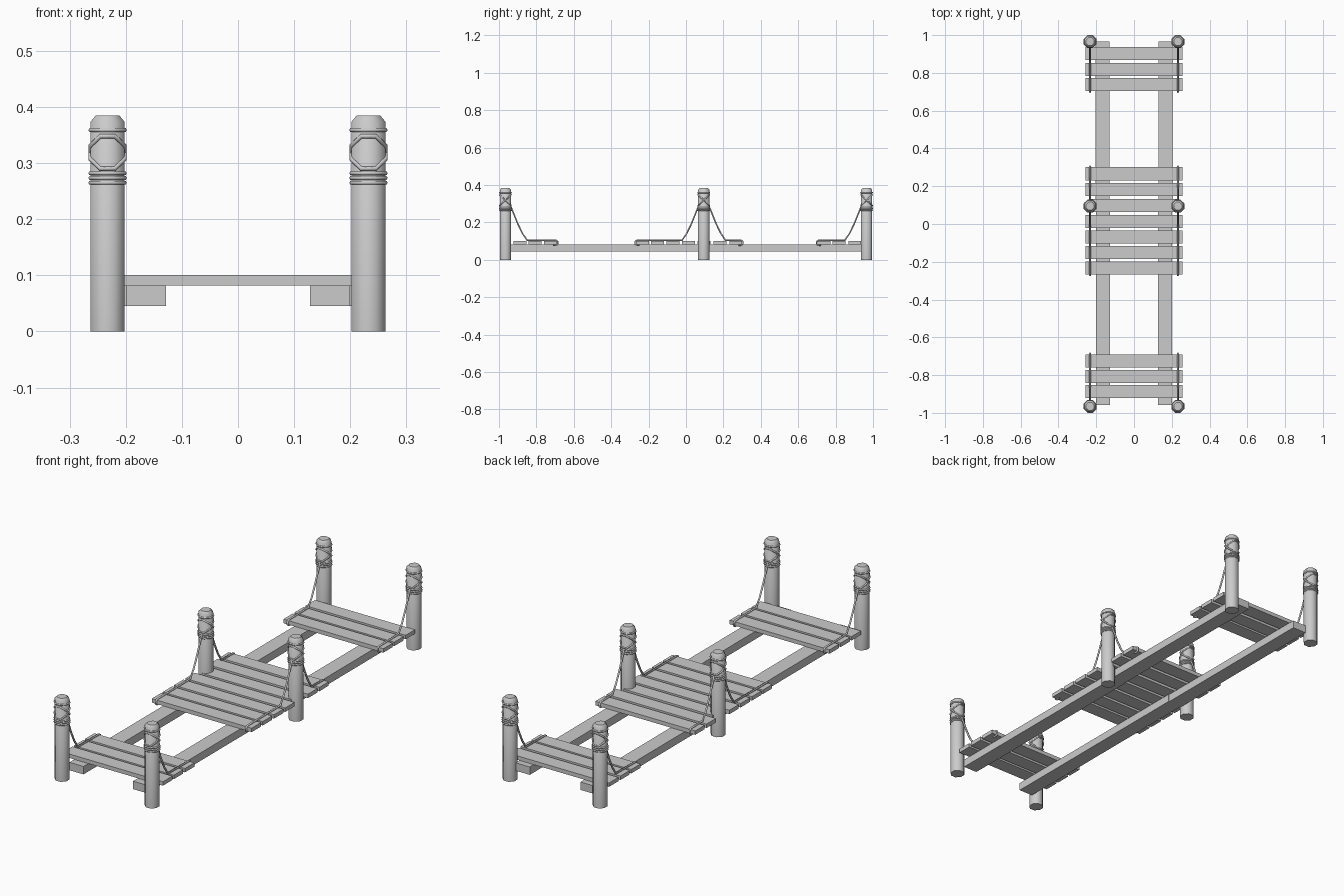
import bpy, bmesh, math
from mathutils import Matrix, Vector

if "Cube" in bpy.data.objects:
    bpy.data.objects.remove(bpy.data.objects["Cube"])

POST_X = 0.2325
STRETCH = 1 / math.cos(math.pi / 8)   # flat-to-corner ratio of an octagon


def new_object(name, bm, smooth=False):
    bmesh.ops.recalc_face_normals(bm, faces=bm.faces[:])
    me = bpy.data.meshes.new(name)
    bm.to_mesh(me)
    bm.free()
    ob = bpy.data.objects.new(name, me)
    bpy.context.collection.objects.link(ob)
    if smooth:
        bpy.ops.object.select_all(action='DESELECT')
        ob.select_set(True)
        bpy.context.view_layer.objects.active = ob
        bpy.ops.object.shade_smooth_by_angle(angle=math.radians(50))
    return ob


def box(name, x0, x1, y0, y1, z0, z1):
    bm = bmesh.new()
    bmesh.ops.create_cube(bm, size=1)
    bmesh.ops.scale(bm, vec=(x1 - x0, y1 - y0, z1 - z0), verts=bm.verts)
    bmesh.ops.translate(bm, vec=((x0 + x1) / 2, (y0 + y1) / 2, (z0 + z1) / 2), verts=bm.verts)
    return new_object(name, bm)


def post(name, x, y):
    # octagonal pile with a chamfered top
    bm = bmesh.new()
    loops = []
    for r, z in ((0.030, 0), (0.030, 0.374), (0.021, 0.385)):
        loops.append([bm.verts.new((x + r * STRETCH * math.cos((i + .5) * math.pi / 4),
                                    y + r * STRETCH * math.sin((i + .5) * math.pi / 4), z))
                      for i in range(8)])
    for a, b in zip(loops, loops[1:]):
        for i in range(8):
            bm.faces.new((a[i], a[(i + 1) % 8], b[(i + 1) % 8], b[i]))
    bm.faces.new(loops[0][::-1])
    bm.faces.new(loops[-1])
    return new_object(name, bm, True)


def tube(name, pts, radius, closed=False, sides=6):
    cu = bpy.data.curves.new(name, 'CURVE')
    cu.dimensions = '3D'
    cu.bevel_depth = radius
    cu.bevel_resolution = (sides - 4) // 2
    cu.use_fill_caps = True
    sp = cu.splines.new('POLY')
    sp.points.add(len(pts) - 1)
    for p, co in zip(sp.points, pts):
        p.co = (*co, 1)
    sp.use_cyclic_u = closed
    sp.use_smooth = True
    ob = bpy.data.objects.new(name, cu)
    bpy.context.collection.objects.link(ob)
    return ob


def lashing(name, x, y, z, slope=0.0):
    # octagonal rope ring around a post, optionally slanted along y
    r = 0.0305 * STRETCH
    pts = []
    for i in range(8):
        a = (i + .5) * math.pi / 4
        dy = r * math.sin(a)
        pts.append((x + r * math.cos(a), y + dy, z + slope * dy))
    tube(name, pts, 0.004, True)


def stay_rope(name, x, y, direction, deck_end):
    # sagging rope from the post to the deck, along it and hooked under the last plank
    d, e = direction, deck_end
    profile = [(y + d * 0.026, 0.292), (y + d * 0.043, 0.25), (y + d * 0.065, 0.195),
               (y + d * 0.09, 0.143), (y + d * 0.116, 0.105), (e - d * 0.004, 0.104),
               (e + d * 0.005, 0.098), (e + d * 0.005, 0.084),
               (e - d * 0.003, 0.079), (e - d * 0.02, 0.079)]
    tube(name, [(x, py, pz) for py, pz in profile], 0.0045)


# Support beams, two lengths on each side meeting under the middle posts
for side, s in (("left", -1), ("right", 1)):
    for part, a, b, y0, y1 in (("front", 0.128, 0.200, -0.957, 0.09),
                               ("back", 0.131, 0.203, 0.09, 0.965)):
        xs = sorted((s * a, s * b))
        box(f"{side}_{part}_beam", xs[0], xs[1], y0, y1, 0.045, 0.082)

# Deck planks in three groups
decks = {"front": (-0.887, -0.807, -0.725),
         "middle": (-0.233, -0.152, -0.069, 0.014, 0.097, 0.182, 0.266),
         "back": (0.738, 0.818, 0.902)}
for deck, centres in decks.items():
    for i, c in enumerate(centres):
        half = 0.23 if abs(c - 0.097) < 0.001 else 0.258
        box(f"{deck}_plank_{i + 1}", -half, half, c - 0.0345, c + 0.0345, 0.082, 0.1005)

# Posts with rope lashings and stays
for side, s in (("left", -1), ("right", 1)):
    x = s * POST_X
    for row, y, stays in (("front", -0.9655, ((1, -0.69),)),
                          ("middle", 0.095, ((1, 0.30), (-1, -0.268))),
                          ("back", 0.9655, ((-1, 0.703),))):
        label = f"{side}_{row}"
        post(f"{label}_post", x, y)
        for z in (0.265, 0.2735, 0.282, 0.359):
            lashing(f"{label}_rope_ring", x, y, z)
        for slope in (1, -1):
            lashing(f"{label}_crossed_rope", x, y, 0.319, slope * 0.95)
        for d, end in stays:
            stay_rope(f"{label}_stay_rope", x, y, d, end)
